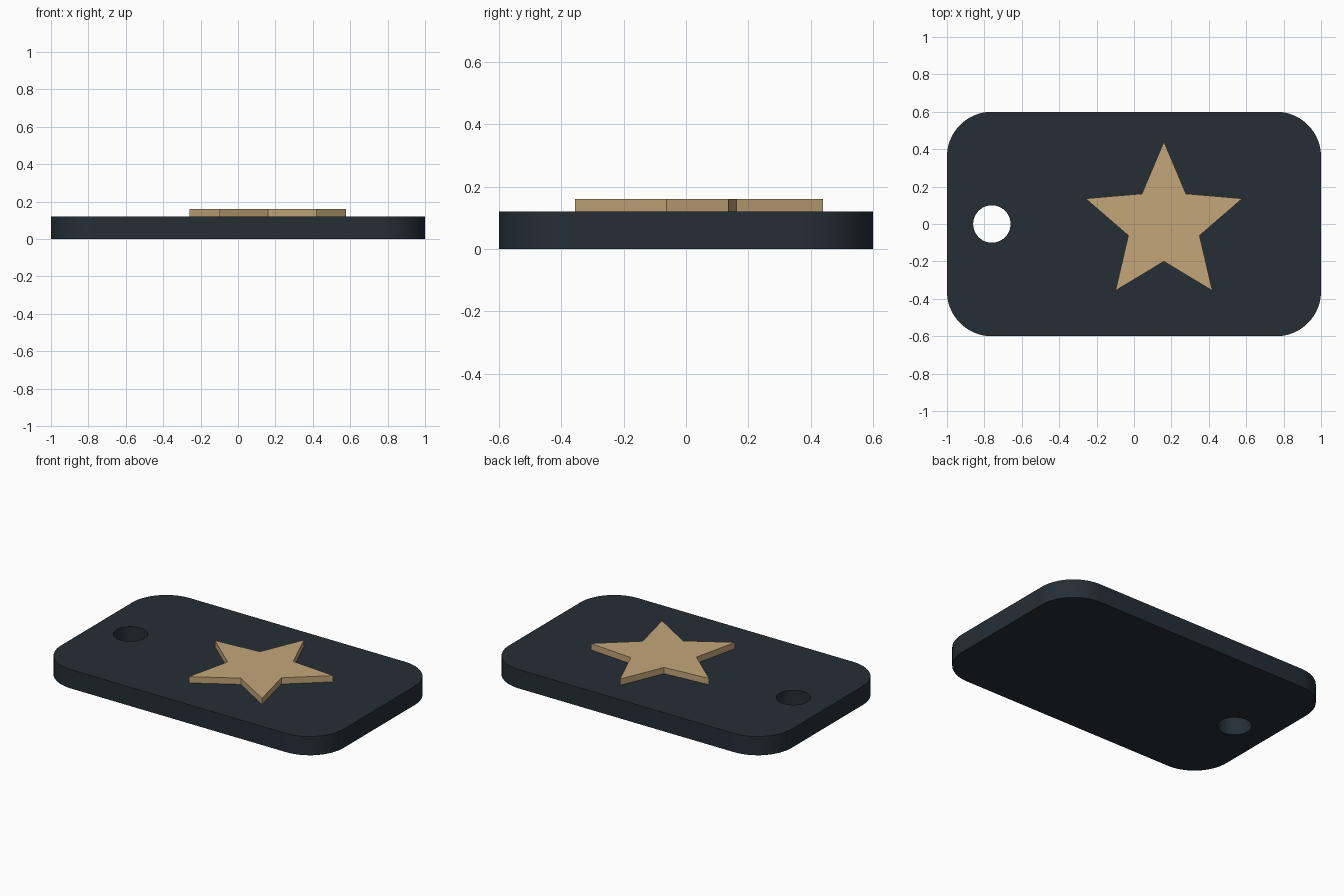
import bpy
import bmesh
import math

if "Cube" in bpy.data.objects:
    bpy.data.objects.remove(bpy.data.objects["Cube"])


def material(name, rgb):
    mat = bpy.data.materials.new(name)
    mat.diffuse_color = (*rgb, 1.0)
    mat.use_nodes = True
    mat.node_tree.nodes["Principled BSDF"].inputs["Base Color"].default_value = mat.diffuse_color
    return mat


def arc(cx, cy, r, start, end, steps):
    """Points along an arc, angles in degrees, both ends included."""
    angles = [math.radians(start + (end - start) * i / steps) for i in range(steps + 1)]
    return [(cx + r * math.cos(a), cy + r * math.sin(a)) for a in angles]


def extruded(name, loops, z0, z1, mat, smooth=False):
    """Fill an outline (further loops become holes) and extrude it upwards."""
    bm = bmesh.new()
    for loop in loops:
        verts = [bm.verts.new((x, y, z0)) for x, y in loop]
        for a, b in zip(verts, verts[1:] + verts[:1]):
            bm.edges.new((a, b))
    bmesh.ops.triangle_fill(bm, use_beauty=True, use_dissolve=False, edges=bm.edges[:])
    top = bmesh.ops.extrude_face_region(bm, geom=bm.faces[:], use_keep_orig=True)
    moved = [v for v in top["geom"] if isinstance(v, bmesh.types.BMVert)]
    bmesh.ops.translate(bm, verts=moved, vec=(0, 0, z1 - z0))
    bmesh.ops.recalc_face_normals(bm, faces=bm.faces[:])
    mesh = bpy.data.meshes.new(name)
    bm.to_mesh(mesh)
    bm.free()
    mesh.materials.append(mat)
    obj = bpy.data.objects.new(name, mesh)
    bpy.context.collection.objects.link(obj)
    if smooth:
        bpy.ops.object.select_all(action="DESELECT")
        obj.select_set(True)
        bpy.context.view_layer.objects.active = obj
        bpy.ops.object.shade_smooth_by_angle(angle=math.radians(30))
    return obj


navy = material("dark slate", (0.018, 0.028, 0.037))
gold = material("matte gold", (0.55, 0.38, 0.19))

# Rounded tag plate with a round hanging hole
HX, HY, R = 1.0, 0.6, 0.24
outline = []
for sx, sy, start in ((1, 1, 0), (-1, 1, 90), (-1, -1, 180), (1, -1, 270)):
    outline += arc(sx * (HX - R), sy * (HY - R), R, start, start + 90, 16)
hole = arc(-0.76, 0, 0.1, 0, 360, 48)[:-1]
extruded("tag_plate", [outline, hole], 0.0, 0.12, navy, smooth=True)

# Raised five-pointed star
star = []
for i in range(10):
    r = 0.44 if i % 2 == 0 else 0.2
    a = math.radians(90 + 36 * i)
    star.append((0.16 + r * math.cos(a), r * math.sin(a)))
extruded("raised_star", [star], 0.12, 0.16, gold)
